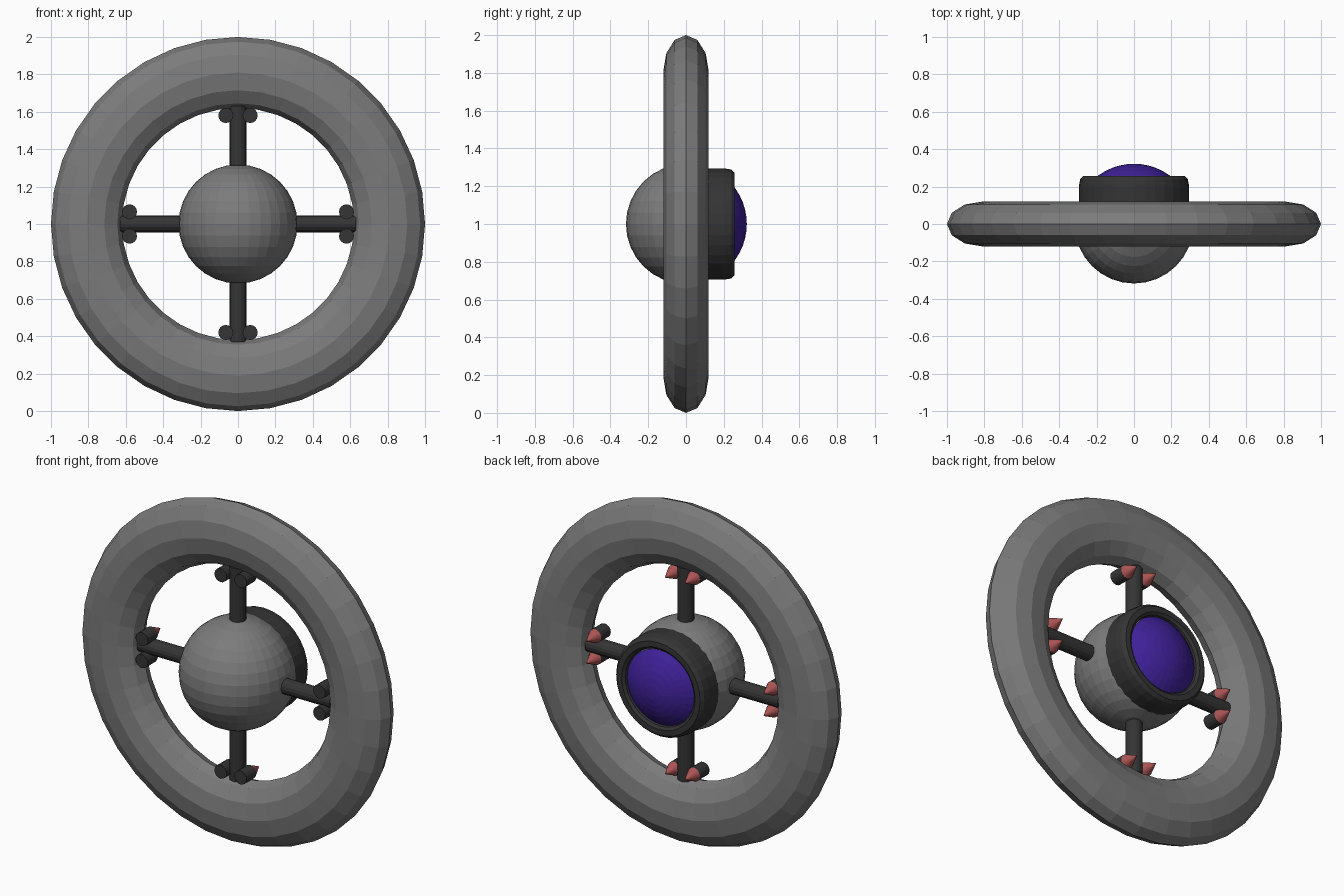
import bpy, bmesh
from math import pi, sin, cos, tau
from mathutils import Matrix

if "Cube" in bpy.data.objects:
    bpy.data.objects.remove(bpy.data.objects["Cube"])

CENTRE = Matrix.Translation((0, 0, 1))


def material(name, rgb):
    m = bpy.data.materials.new(name)
    m.diffuse_color = (*rgb, 1)
    m.use_nodes = True
    m.node_tree.nodes["Principled BSDF"].inputs["Base Color"].default_value = m.diffuse_color
    return m


GREY = material("grey_metal", (0.2, 0.2, 0.2))
DARK = material("dark_metal", (0.035, 0.035, 0.035))
PURPLE = material("purple_glass", (0.05, 0.015, 0.32))
RED = material("red_tip", (0.42, 0.09, 0.09))


def finish(bm, name, mat):
    bmesh.ops.recalc_face_normals(bm, faces=bm.faces)
    me = bpy.data.meshes.new(name)
    bm.to_mesh(me)
    bm.free()
    me.materials.append(mat)
    ob = bpy.data.objects.new(name, me)
    bpy.context.collection.objects.link(ob)
    return ob


def lathe(name, profile, sides, mat, closed=False):
    """Revolve (radius, y) points around the y axis through the centre."""
    bm = bmesh.new()
    vs = [bm.verts.new((r, y, 0)) for r, y in profile]
    edges = [bm.edges.new(p) for p in zip(vs, vs[1:])]
    if closed:
        edges.append(bm.edges.new((vs[-1], vs[0])))
    bmesh.ops.spin(bm, geom=vs + edges, cent=(0, 0, 0), axis=(0, 1, 0),
                   angle=tau, steps=sides, use_merge=True)
    bmesh.ops.remove_doubles(bm, verts=bm.verts, dist=1e-4)
    bm.transform(CENTRE)
    return finish(bm, name, mat)


def rod(name, r1, r2, length, matrix, mat, sides=16):
    """Cylinder or cone along local z, centred on the matrix origin."""
    bm = bmesh.new()
    bmesh.ops.create_cone(bm, cap_ends=True, segments=sides, radius1=r1,
                          radius2=r2, depth=length, matrix=matrix)
    bmesh.ops.remove_doubles(bm, verts=bm.verts, dist=1e-5)
    return finish(bm, name, mat)


# Outer ring with a flattened twelve-sided section
section = [(0.81 + 0.19 * cos(i * tau / 12), 0.12 * sin(i * tau / 12)) for i in range(12)]
lathe("outer_ring", section, 36, GREY, closed=True)

# Central ball
bm = bmesh.new()
bmesh.ops.create_uvsphere(bm, u_segments=32, v_segments=16, radius=0.318, matrix=CENTRE)
finish(bm, "central_ball", GREY)

# Rear collar and the glass dome inside it
lathe("collar", [(0.295, 0.08), (0.295, 0.2), (0.288, 0.24), (0.272, 0.257),
                 (0.24, 0.257), (0.225, 0.245), (0.218, 0.2), (0.218, 0.08)],
      32, DARK, closed=True)
dome = [(0.322 * sin(a), 0.322 * cos(a)) for a in (i * 0.75 / 6 for i in range(7))]
lathe("glass_dome", dome, 32, PURPLE)

# Four struts, each with a pair of tipped pods at its outer end
along_y = Matrix.Rotation(-pi / 2, 4, 'X')
for k in range(4):
    turn = CENTRE @ Matrix.Rotation(k * pi / 2, 4, 'Y')
    rod(f"strut_{k}", 0.045, 0.045, 0.4, turn @ Matrix.Translation((0, 0, 0.43)), DARK)
    for side in (-1, 1):
        x = side * 0.065
        rod(f"pod_{k}", 0.04, 0.04, 0.09,
            turn @ Matrix.Translation((x, -0.025, 0.58)) @ along_y, DARK)
        rod(f"pod_tip_{k}", 0.04, 0, 0.085,
            turn @ Matrix.Translation((x, 0.0625, 0.58)) @ along_y, RED)
